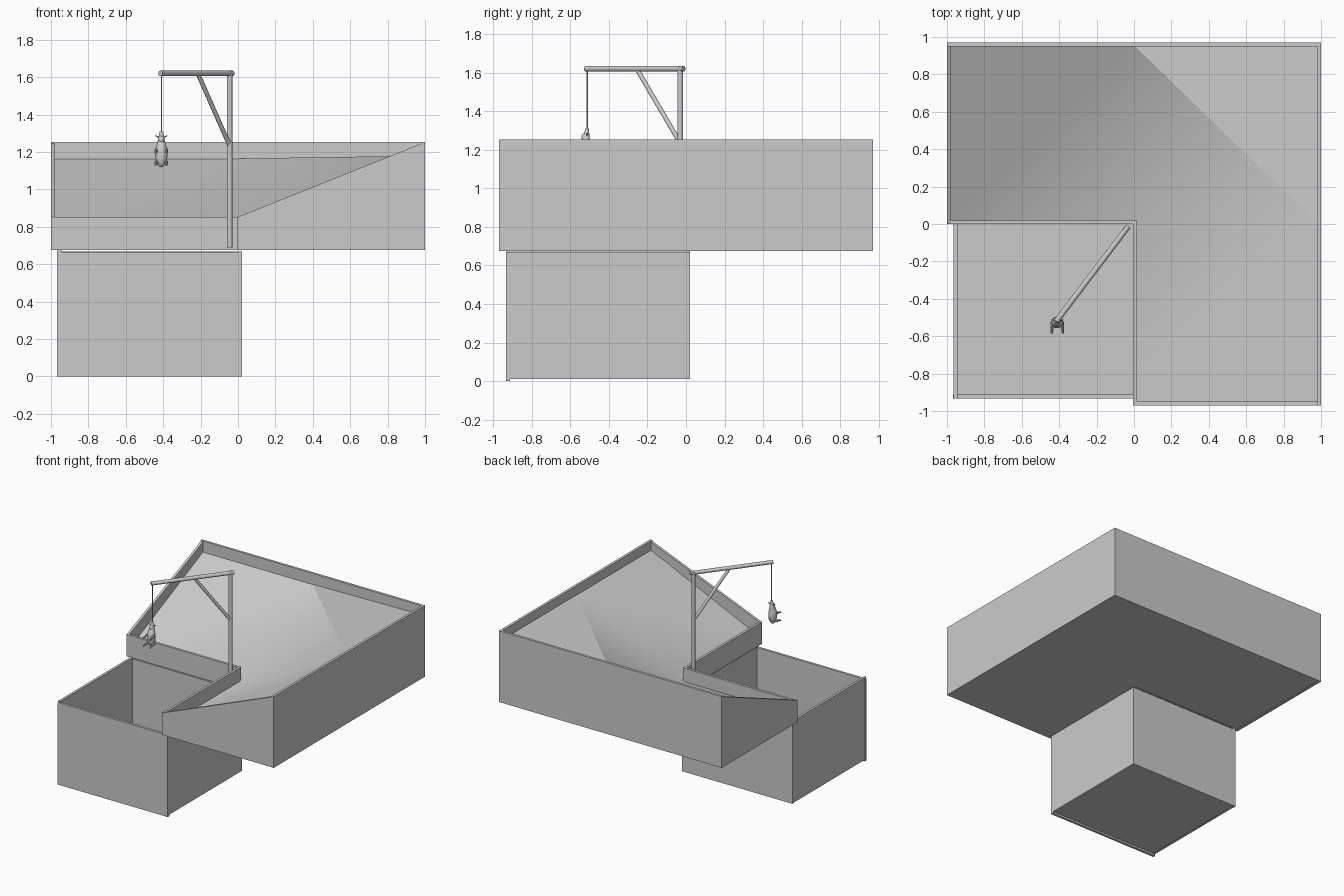
import bpy, bmesh, math
from mathutils import Vector

cube = bpy.data.objects.get("Cube")
if cube:
    bpy.data.objects.remove(cube, do_unlink=True)

grey = bpy.data.materials.new("plain grey")
grey.use_nodes = True
grey.diffuse_color = (0.6, 0.6, 0.6, 1)
grey.node_tree.nodes["Principled BSDF"].inputs["Base Color"].default_value = (0.6, 0.6, 0.6, 1)


def finish(name, bm, smooth=False):
    mesh = bpy.data.meshes.new(name)
    bm.to_mesh(mesh)
    bm.free()
    ob = bpy.data.objects.new(name, mesh)
    bpy.context.collection.objects.link(ob)
    mesh.materials.append(grey)
    if smooth:
        bpy.ops.object.select_all(action='DESELECT')
        ob.select_set(True)
        bpy.context.view_layer.objects.active = ob
        bpy.ops.object.shade_smooth_by_angle(angle=math.radians(28))
    return ob


def panel(name, a, b, thick, base, top_a, top_b):
    """Upright board from a to b, thickened along `thick`, with a sloping top."""
    bm = bmesh.new()
    corners = [(*a, base), (*b, base), (*b, top_b), (*a, top_a)]
    face = bm.faces.new([bm.verts.new(c) for c in corners])
    out = bmesh.ops.extrude_face_region(bm, geom=[face])
    moved = [v for v in out["geom"] if isinstance(v, bmesh.types.BMVert)]
    bmesh.ops.translate(bm, vec=(*thick, 0), verts=moved)
    bmesh.ops.recalc_face_normals(bm, faces=bm.faces)
    return finish(name, bm)


def slab(name, lo, hi):
    return panel(name, lo[:2], (hi[0], lo[1]), (0, hi[1] - lo[1]), lo[2], hi[2], hi[2])


def rod(name, a, b, r1, r2=None, sides=16):
    a, b = Vector(a), Vector(b)
    bm = bmesh.new()
    bmesh.ops.create_cone(bm, cap_ends=True, segments=sides, radius1=r1,
                          radius2=r1 if r2 is None else r2, depth=(b - a).length)
    bm.transform((b - a).to_track_quat('Z', 'Y').to_matrix().to_4x4())
    bmesh.ops.translate(bm, vec=(a + b) / 2, verts=bm.verts)
    return finish(name, bm, True)


def blob(name, centre, size):
    bm = bmesh.new()
    bmesh.ops.create_uvsphere(bm, u_segments=20, v_segments=14, radius=1)
    bmesh.ops.scale(bm, vec=size, verts=bm.verts)
    bmesh.ops.translate(bm, vec=centre, verts=bm.verts)
    return finish(name, bm, True)


# Upper L-shaped tray: boards around the edge
T, W, Y = 0.02, 1.0, 0.97
BASE, LOW, HIGH = 0.675, 0.853, 1.253
panel("tray_back_wall", (-W, Y), (W, Y), (0, -T), BASE, HIGH, HIGH)
panel("tray_left_wall", (W, -Y), (W, Y), (-T, 0), BASE, HIGH, HIGH)
panel("tray_front_wall", (0, -Y), (W, -Y), (0, T), BASE, LOW, HIGH)
panel("tray_right_wall", (-W, 0), (-W, Y), (T, 0), BASE, LOW, HIGH)
panel("tray_inner_wall_front", (-W, 0), (0.015, 0), (0, T), BASE, LOW, LOW)
panel("tray_inner_wall_side", (-0.005, -Y), (-0.005, 0.02), (T, 0), BASE, LOW, LOW)
slab("tray_underside_right", (-W, 0, BASE + 0.004), (0, Y, BASE + 0.015))
slab("tray_underside_left", (0, -Y, BASE), (W, Y, BASE + 0.015))

# Sloping tray floor: two flat ramps, a folded triangle and a flat corner
DRAIN, EDGE_B, EDGE_L = 0.735, 1.165, 1.18
bm = bmesh.new()
P = {k: bm.verts.new(c) for k, c in {
    "drain": (0, 0, DRAIN), "low_r": (-0.99, 0, DRAIN), "low_f": (0, -0.96, DRAIN),
    "back_r": (-0.99, 0.955, EDGE_B), "back": (0, 0.955, EDGE_B),
    "corner": (0.985, 0.955, EDGE_L), "left": (0.985, 0, EDGE_L),
    "left_f": (0.985, -0.96, EDGE_L)}.items()}
for keys in (("low_r", "drain", "back", "back_r"), ("drain", "left", "back"),
             ("left", "corner", "back"), ("low_f", "left_f", "left", "drain")):
    bm.faces.new([P[k] for k in keys])
tray_floor = finish("tray_floor", bm, True)
weighted = tray_floor.modifiers.new("ramp shading", 'WEIGHTED_NORMAL')
weighted.weight = 100
weighted.keep_sharp = True

# Lower open box
x0, x1, y0, y1 = -0.968, 0.022, -0.932, 0.02
panel("box_front_wall", (x0, y0), (x1, y0), (0, T), 0, 0.665, 0.665)
panel("box_back_wall", (x0, y1), (x1, y1), (0, -T), 0.012, 0.668, 0.668)
panel("box_right_wall", (x0 + 0.003, y0), (x0 + 0.003, y1), (T, 0), 0.012, 0.678, 0.678)
panel("box_left_wall", (x1, y0), (x1, y1), (-T, 0), 0.012, 0.668, 0.668)
slab("box_floor", (x0 + 0.005, y0 + 0.01, 0.014), (x1 - 0.005, y1 - 0.005, 0.03))

# Crane with post, arm, brace and rope
px, py, top = -0.045, -0.03, 1.62
tip = Vector((-0.415, -0.52, top))
arm_start = Vector((-0.03, -0.012, top))
rod("crane_post", (px, py, 0.69), (px, py, 1.63), 0.015)
rod("crane_arm", arm_start, tip, 0.015)
rod("crane_brace", (px, py, 1.235), arm_start.lerp(tip, 0.48), 0.012)
hx, hy = -0.41, -0.512
rod("rope", (hx, hy, top), (hx, hy, 1.29), 0.003, sides=6)

# Small hanging animal
blob("animal_body", (hx, hy - 0.014, 1.19), (0.033, 0.031, 0.072))
rod("animal_neck", (hx, hy - 0.01, 1.225), (hx, hy, 1.31), 0.027, 0.008)
blob("animal_head", (hx, hy - 0.012, 1.265), (0.016, 0.018, 0.022))
for side, label in ((-1, "right"), (1, "left")):
    lx = hx + side * 0.026
    rod("ear_" + label, (hx, hy, 1.27), (hx + side * 0.032, hy, 1.288), 0.007, 0.002, 8)
    for z, part in ((1.21, "front"), (1.145, "hind")):
        rod(part + "_leg_" + label, (lx, hy - 0.015, z),
            (lx + side * 0.004, hy - 0.073, z - 0.015), 0.011, 0.006, 10)
